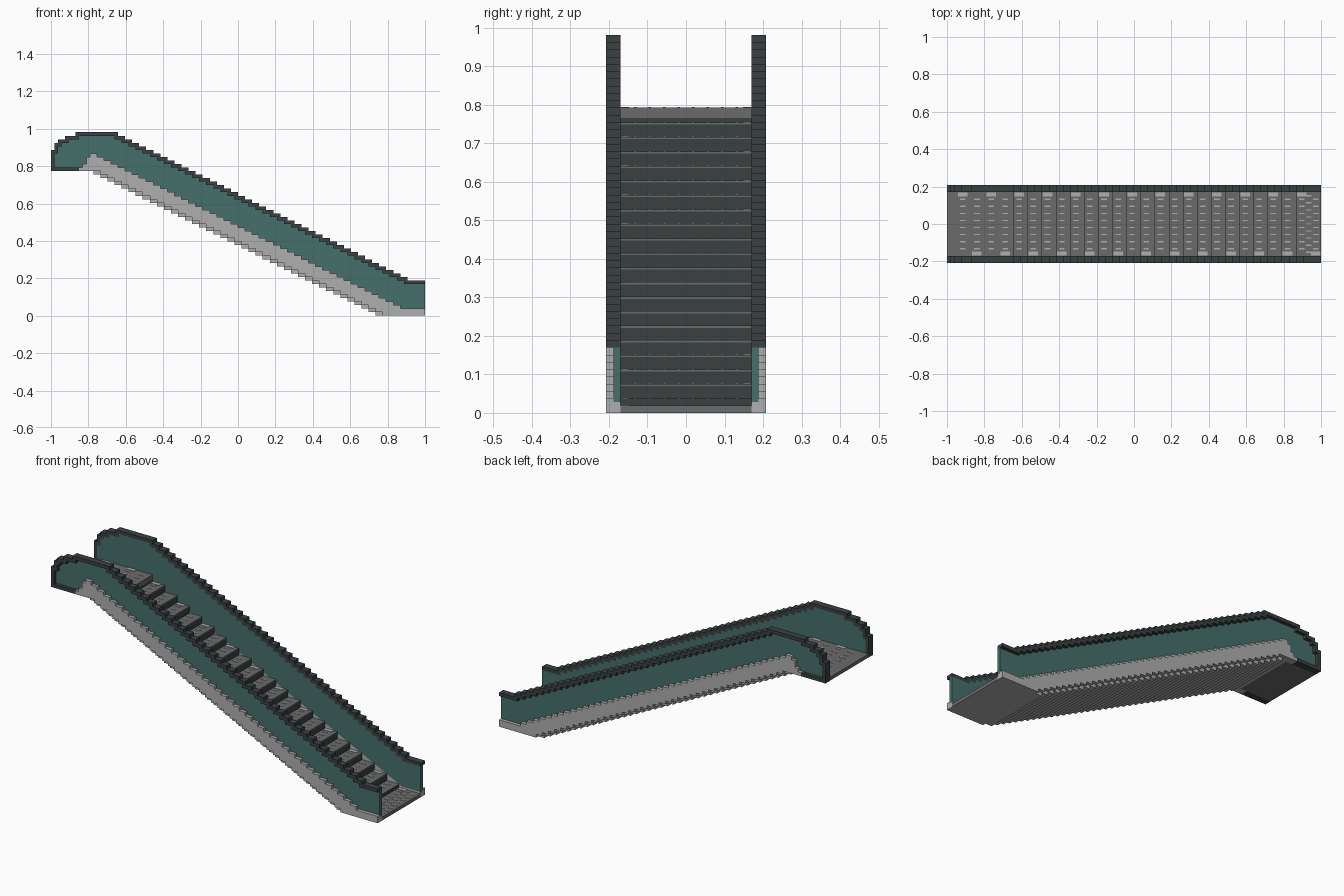
import bpy
import bmesh
from mathutils import Matrix

cube = bpy.data.objects.get("Cube")
if cube:
    bpy.data.objects.remove(cube, do_unlink=True)

UNIT = 2 / 106          # one block of the stepped grid
HALF = 53               # half of the length, in blocks


def make_material(name, rgb):
    mat = bpy.data.materials.new(name)
    mat.use_nodes = True
    color = (*rgb, 1)
    mat.diffuse_color = color
    mat.node_tree.nodes["Principled BSDF"].inputs["Base Color"].default_value = color
    return mat


DARK = make_material("dark rubber", (0.042, 0.052, 0.052))
TEAL = make_material("teal glass", (0.062, 0.16, 0.148))
LIGHT = make_material("light grey metal", (0.43, 0.425, 0.425))
GREY = make_material("mid grey metal", (0.145, 0.145, 0.145))


def stairs(x, z, count, run, rise):
    """Corner points of a flight: each step goes up/down first, then along."""
    pts = [(x, z)]
    for _ in range(count):
        z += rise
        pts.append((x, z))
        x += run
        pts.append((x, z))
    return pts


def add_object(name, bm, mats):
    mesh = bpy.data.meshes.new(name)
    bm.to_mesh(mesh)
    bm.free()
    for m in mats:
        mesh.materials.append(m)
    obj = bpy.data.objects.new(name, mesh)
    bpy.context.collection.objects.link(obj)


def extrude_profile(name, pts, y0, y1, mats, rule=None):
    """Side outline in blocks, extruded across y."""
    bm = bmesh.new()
    verts = [bm.verts.new(((x - HALF) * UNIT, y0 * UNIT, z * UNIT)) for x, z in pts]
    face = bm.faces.new(verts)
    moved = bmesh.ops.extrude_face_region(bm, geom=[face])["geom"]
    bmesh.ops.translate(bm, vec=(0, (y1 - y0) * UNIT, 0),
                        verts=[v for v in moved if isinstance(v, bmesh.types.BMVert)])
    bmesh.ops.recalc_face_normals(bm, faces=bm.faces)
    bm.normal_update()
    if rule:
        for f in bm.faces:
            heights = [v.co.z / UNIT for v in f.verts]
            f.material_index = rule(f.normal, f.calc_center_median().x / UNIT + HALF,
                                    max(heights) - min(heights), max(heights))
    bmesh.ops.triangulate(bm, faces=[f for f in bm.faces if len(f.verts) > 4])
    add_object(name, bm, mats)


# Stepped body: landings, treads with thin grey lips, dark risers, pale underside
def body_rule(n, x, height, top):
    if n.x > 0.5 and x < 100:
        return 2 if height > 0.5 and top < 41.5 else 0
    if (n.z < -0.5 and x > 9) or n.x < -0.5 and x > 5:
        return 1
    return 0


body = [(0.05, 42), (19, 42), (19, 40.6), (19, 40)]
for step in range(1, 20):
    x, z = 19 + 4 * step, 42 - 2 * step
    body += [(x, z), (x, z - 0.3), (x, z - 2)]
body += [(99, 2), (99, 1), (106, 1), (106, 0)]
underside = stairs(92, 0, 41, -2, 1)
body += underside + [(0.05, 41)]
extrude_profile("steps_and_landings", body, -9, 9, [GREY, LIGHT, DARK], body_rule)

# Pale tread marks, one row per step, with a wider mark at alternating ends
marks = bmesh.new()


def add_mark(x, y, length, width):
    z = 42 if x < 19 else max(1, 42 - 2 * int((x - 15) // 4))
    place = Matrix.Translation(((x - HALF) * UNIT, y * UNIT, z * UNIT))
    size = Matrix.Diagonal((length * UNIT, width * UNIT, 0.2 * UNIT, 1))
    bmesh.ops.create_cube(marks, size=1, matrix=place @ size)


for k in range(26):
    for row in range(-7, 8, 2):
        add_mark(4.5 + 4 * k, row, 1.6, 0.35)
    add_mark(4.5 + 4 * k, -8.4 if k % 2 else 8.4, 2.7, 1.1)
for row in range(-8, 9, 2):
    add_mark(102.5, row, 1.6, 0.35)
add_object("tread_marks", marks, [LIGHT])

# Handrail outline: rounded upper end, long slope, short lower run
rail_outer = [(8, 41), (0, 41), (0, 47), (1, 47), (1, 49), (2, 49), (2, 50),
              (4, 50), (4, 51), (7, 51), (7, 52)]
rail_outer += stairs(19, 52, 42, 2, -1)[:-1] + [(106, 10)]
rail_inner = [(8, 42), (1, 42), (1, 46), (2, 46), (2, 48), (3, 48), (3, 49),
              (5, 49), (5, 50), (8, 50), (8, 51)]
rail_inner += stairs(18, 51, 42, 2, -1)[:-1] + [(106, 9)]
rail = rail_outer + rail_inner[::-1]

# Glass panel fills the handrail outline down to the truss
panel = rail_inner[1:] + [(106, 1.5), (100, 1.5), (15, 42)]

# Truss side under the glass
truss = underside + [(8, 41), (8, 42), (15, 42), (100, 1.5), (106, 1.5), (106, 0)]

# Outer skirt along the slope
skirt = [(8, 41), (8, 42), (9, 42), (9, 43), (10, 43), (10, 45), (11, 45), (11, 46)]
skirt += stairs(13, 46, 44, 2, -1)[:-1] + [(106, 2), (106, 0)]
skirt += stairs(94, 0, 41, -2, 1)

for side, sign in (("right", -1), ("left", 1)):
    extrude_profile("handrail_" + side, rail, sign * 9, sign * 11, [DARK])
    extrude_profile("glass_panel_" + side, panel, sign * 9, sign * 10, [TEAL])
    extrude_profile("truss_" + side, truss, sign * 9, sign * 10, [LIGHT])
    extrude_profile("skirt_" + side, skirt, sign * 10, sign * 11, [LIGHT])
